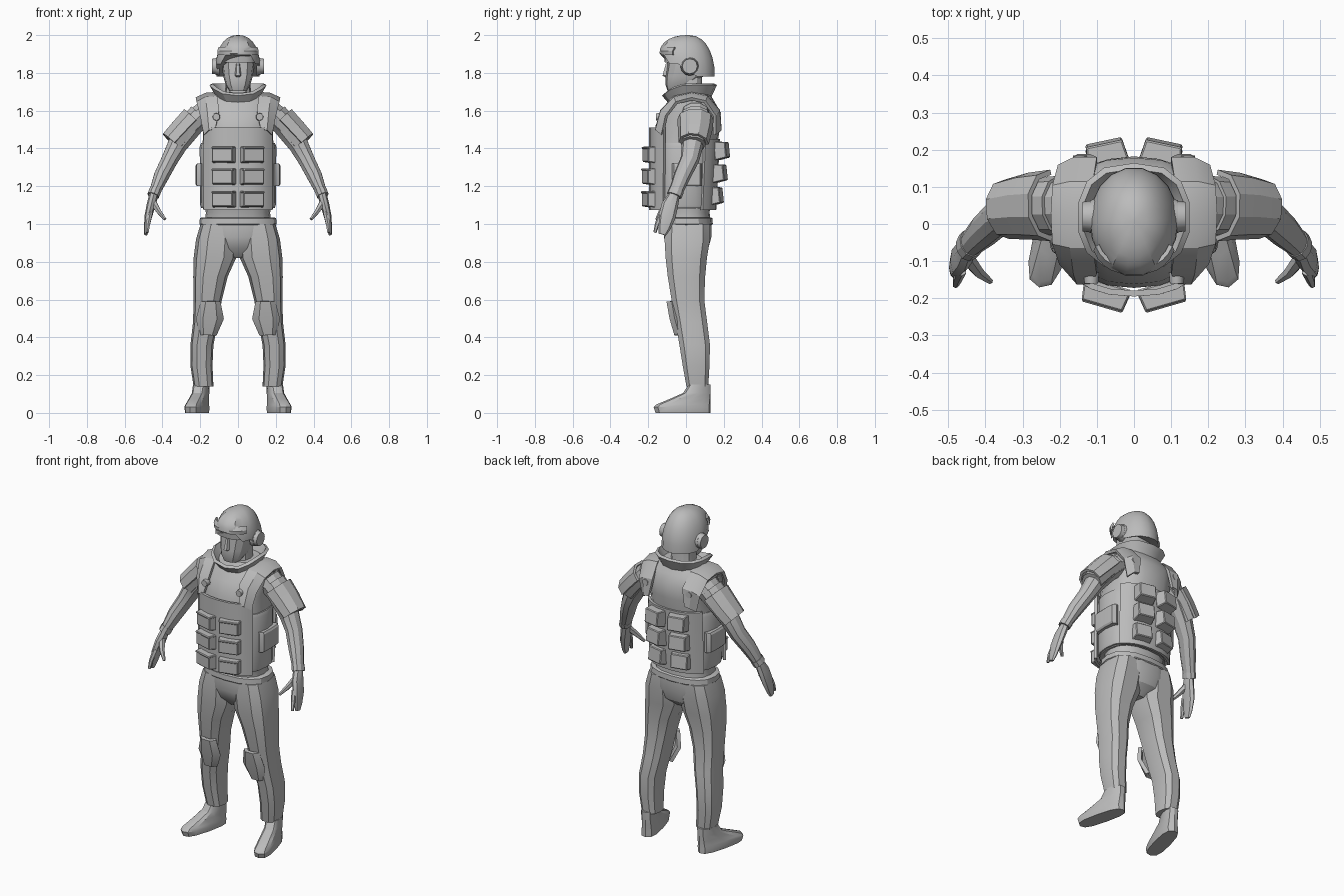
import bpy, bmesh, math
from mathutils import Vector, Matrix

if "Cube" in bpy.data.objects:
    bpy.data.objects.remove(bpy.data.objects["Cube"])

grey = bpy.data.materials.new("uniform_grey")
grey.diffuse_color = (0.5, 0.5, 0.5, 1)
grey.use_nodes = True
grey.node_tree.nodes["Principled BSDF"].inputs["Base Color"].default_value = grey.diffuse_color
PI = math.pi


def finish(name, bm, mirror=False, thick=0, bevel=0, angle=30):
    bmesh.ops.recalc_face_normals(bm, faces=bm.faces)
    me = bpy.data.meshes.new(name)
    bm.to_mesh(me)
    bm.free()
    me.materials.append(grey)
    ob = bpy.data.objects.new(name, me)
    bpy.context.collection.objects.link(ob)
    if thick:
        m = ob.modifiers.new("thickness", 'SOLIDIFY')
        m.thickness, m.offset = thick, 0
    if bevel:
        m = ob.modifiers.new("bevel", 'BEVEL')
        m.width, m.segments = bevel, 1
    if mirror:
        m = ob.modifiers.new("mirror", 'MIRROR')
        m.use_clip = False
        m.use_mirror_merge = False
    bpy.ops.object.select_all(action='DESELECT')
    ob.select_set(True)
    bpy.context.view_layer.objects.active = ob
    bpy.ops.object.convert(target='MESH')
    bpy.ops.object.shade_smooth_by_angle(angle=math.radians(angle))
    return ob


def skin(name, rows, closed=True, caps=True, matrix=None, **kw):
    """Surface through rows of points, optionally closed round and capped."""
    bm = bmesh.new()
    vs = [[bm.verts.new(p) for p in r] for r in rows]
    n = len(rows[0])
    for a, b in zip(vs, vs[1:]):
        for i in range(n if closed else n - 1):
            j = (i + 1) % n
            bm.faces.new((a[i], a[j], b[j], b[i]))
    if closed and caps:
        bm.faces.new(vs[0])
        bm.faces.new(vs[-1])
    if matrix:
        bm.transform(matrix)
    return finish(name, bm, **kw)


def ring(z, x0, x1, y0, y1, n=12, p=2.4, a0=0, a1=None):
    """Rounded level cross-section, or an arc of it from a0 to a1."""
    cx, cy, rx, ry = (x0 + x1) / 2, (y0 + y1) / 2, (x1 - x0) / 2, (y1 - y0) / 2
    pts = []
    for i in range(n):
        a = a0 + (2 * PI * i / n if a1 is None else (a1 - a0) * i / (n - 1))
        c, s = math.cos(a), math.sin(a)
        pts.append((cx + rx * math.copysign(abs(c) ** (2 / p), c),
                    cy + ry * math.copysign(abs(s) ** (2 / p), s), z))
    return pts


def sym(z, w, y0, y1, **kw):
    return ring(z, -w, w, y0, y1, **kw)


def tube(name, secs, n=10, arc=None, **kw):
    """Limb through sections (x, y, z, radius along y, radius outward)."""
    rows = []
    for i, (x, y, z, ry, rv) in enumerate(secs):
        a, b = secs[max(i - 1, 0)], secs[min(i + 1, len(secs) - 1)]
        d = (Vector(b[:3]) - Vector(a[:3])).normalized()
        u = Vector((0, 1, 0))
        u = (u - d * u.dot(d)).normalized()
        v = d.cross(u)
        angs = ([2 * PI * k / n for k in range(n)] if arc is None else
                [arc[0] + (arc[1] - arc[0]) * k / (n - 1) for k in range(n)])
        rows.append([Vector((x, y, z)) + u * ry * math.cos(t) + v * rv * math.sin(t) for t in angs])
    return skin(name, rows, closed=arc is None, mirror=True, **kw)


def pouch(name, loc, size, turn, tilt=0):
    """Box whose outer (-y) face is smaller, mirrored to the other side."""
    bm = bmesh.new()
    bmesh.ops.create_cube(bm, size=1)
    for v in bm.verts:
        if v.co.y < 0:
            v.co.x *= 0.86
            v.co.z *= 0.82
    bm.transform(Matrix.Translation(loc) @ Matrix.Rotation(turn, 4, 'Z')
                 @ Matrix.Rotation(tilt, 4, 'X') @ Matrix.Diagonal((*size, 1)))
    return finish(name, bm, mirror=True, bevel=0.004)


def disc(name, loc, r, depth, axis, n=12, angle=PI / 2):
    bm = bmesh.new()
    bmesh.ops.create_cone(bm, cap_ends=True, segments=n, radius1=r, radius2=r * 0.88, depth=depth)
    bm.transform(Matrix.Translation(loc) @ Matrix.Rotation(angle, 4, axis))
    return finish(name, bm, mirror=True)


# trousers
skin("trouser_legs", [ring(*r, n=10, p=2.7) for r in (
    (.14, .13, .235, .0, .12), (.25, .135, .252, -.02, .127), (.36, .13, .252, -.038, .13),
    (.48, .105, .238, -.058, .115), (.60, .085, .235, -.08, .10), (.72, .055, .237, -.1, .105),
    (.82, .01, .235, -.112, .115), (.92, .005, .222, -.118, .132), (1.0, .005, .198, -.112, .13))], mirror=True)
skin("trouser_seat", [sym(*r, n=14) for r in (
    (.82, .06, -.05, .06), (.87, .14, -.1, .12), (.93, .2, -.12, .137), (1.0, .198, -.118, .137))])
skin("belt", [sym(*r, n=16) for r in ((.995, .198, -.122, .137), (1.0, .205, -.127, .142),
                                      (1.03, .202, -.125, .14), (1.035, .19, -.115, .13))])
skin("shirt", [sym(*r, n=16) for r in ((1.02, .175, -.115, .13), (1.06, .17, -.12, .125), (1.12, .18, -.14, .13))])

# knee pads
skin("knee_pads", [[(x0, y + .025, z), (x0 + (x1 - x0) * .25, y, z), (x0 + (x1 - x0) * .75, y, z), (x1, y + .025, z)]
                   for z, x0, x1, y in ((.59, .1, .19, -.093), (.5, .082, .215, -.077), (.415, .12, .198, -.052))],
     closed=False, thick=.022, mirror=True)

# boots, turned outward
turn = Matrix.Translation((.18, .13, 0)) @ Matrix.Rotation(math.radians(14), 4, 'Z')
skin("boots", [ring(z, -w, w, y, 0, n=12, p=2.8) for z, w, y in (
    (0, .047, -.3), (.03, .05, -.31), (.045, .046, -.295), (.075, .043, -.22), (.105, .04, -.15),
    (.15, .04, -.12))], matrix=turn, mirror=True)

# vest body, front and back panels, side band
skin("vest_body", [sym(*r, n=20) for r in (
    (1.08, .185, -.165, .135), (1.25, .192, -.172, .145), (1.42, .188, -.172, .165), (1.52, .182, -.162, .182),
    (1.6, .195, -.128, .178), (1.65, .195, -.085, .15), (1.70, .11, -.06, .12))])
for nm, lo, zt, yf, yb in (("vest_front_panel", PI * 1.5, 1.51, -.187, .15), ("vest_back_panel", PI * .5, 1.45, -.16, .172)):
    rows = []
    for k in range(5):
        z = 1.075 + (zt - 1.075) * k / 4
        rows.append(sym(z, .2, yf, yb - (.02 * (4 - k) / 4), n=9, a0=lo - 1.05, a1=lo + 1.05))
    skin(nm, rows, closed=False, thick=.016)
skin("vest_side_band", [sym(z, w, -.165, .15, n=20) for z, w in ((1.085, .195), (1.1, .2), (1.41, .203), (1.43, .195))])
skin("side_pouches", [ring(z, .17, w, -.075, .085, n=8, p=5)
                      for z, w in ((1.2, .217), (1.21, .224), (1.31, .224), (1.32, .217))], mirror=True)

# shoulder straps of the vest
skin("shoulder_straps", [[(xi, y, z), (xm, y, z - .004), (xo, y + s, z - .028)] for y, z, xi, xm, xo, s in (
    (-.155, 1.5, .12, .15, .175, .03), (-.128, 1.6, .1, .16, .195, .025), (-.06, 1.67, .11, .17, .215, .01),
    (.03, 1.69, .12, .17, .22, 0), (.11, 1.675, .11, .17, .215, -.01), (.172, 1.6, .1, .16, .2, -.02),
    (.18, 1.5, .12, .15, .175, -.03))], closed=False, thick=.018, mirror=True)

# chest and back fasteners
disc("chest_buttons", (.115, -.145, 1.567), .021, .03, 'X')
disc("back_buttons", (.145, .165, 1.575), .021, .04, 'X', angle=-PI / 2)

# ammunition pouches, three rows in front and behind
for i, (zf, zb, yb) in enumerate(((1.365, 1.39, .19), (1.25, 1.27, .178), (1.13, 1.15, .157))):
    yf = -.19 - .004 * min(i, 1)
    pouch("front_pouch_%d" % (i + 1), (.078, yf, zf), (.13, .052, .088), math.radians(16))
    pouch("front_flap_%d" % (i + 1), (.078, yf, zf + .038), (.132, .062, .014), math.radians(16))
    pouch("back_pouch_%d" % (i + 1), (.075, yb, zb), (.115, .062, .1), PI - math.radians(12), math.radians(-6))

# neck and flared collar, lower at the front
skin("neck", [sym(*r, n=12) for r in ((1.62, .085, -.05, .1), (1.7, .068, -.045, .085), (1.82, .065, -.04, .085))])
rows = []
for t in (0, .55, 1):
    row = []
    for i in range(14):
        a = 2 * PI * (i + .5) / 14
        c, s = math.cos(a), math.sin(a)
        f = max(0, -s) ** 2
        zb, zt = 1.675 - .025 * f, 1.74 - .055 * f
        row.append(((.108 + .037 * t) * math.copysign(abs(c) ** .75, c),
                    .018 + (.108 + .03 * t) * math.copysign(abs(s) ** .85, s), zb + (zt - zb) * t))
    rows.append(row)
skin("collar", rows, caps=False, thick=.018)

# head, nose and brow
skin("head", [sym(*r, n=12, p=2.6) for r in (
    (1.705, .045, -.098, -.01), (1.735, .064, -.108, .03), (1.78, .078, -.11, .09),
    (1.84, .086, -.1, .115), (1.9, .09, -.1, .12), (1.95, .07, -.07, .1))])
skin("nose", [sym(z, w, y, -.08, n=6) for z, w, y in ((1.775, .012, -.105), (1.785, .018, -.127), (1.85, .01, -.108))])
skin("brow", [sym(z, .092, y, .1, n=9, p=3, a0=PI * 1.5 - 1.2, a1=PI * 1.5 + 1.2)
              for z, y in ((1.855, -.104), (1.89, -.108))], closed=False, thick=.016)

# helmet with a rim that drops from brow to nape
rows = []
for k in range(8):
    ph = PI / 2 * min(k / 7, .985)
    row = []
    for i in range(18):
        a = 2 * PI * i / 18
        c, s = math.cos(a), math.sin(a)
        rim = 1.905 if s < -.7 else 1.85 if s < -.3 else 1.81 if s < .3 else 1.785
        r = math.cos(ph) ** .85
        row.append((.116 * c * r, .012 + (.138 * s - .012 * max(0, -s)) * r, rim + (1.995 - rim) * math.sin(ph)))
    rows.append(row)
skin("helmet", rows, thick=.01)
rows = [sym(z, w, y, .13, n=11, p=2.5, a0=PI * 1.5 - 1.1, a1=PI * 1.5 + 1.1)
        for z, w, y in ((1.895, .112, -.128), (1.915, .114, -.13), (1.935, .108, -.115))]
skin("helmet_brim", rows, closed=False, thick=.012)
disc("ear_cups", (.12, .02, 1.835), .045, .036, 'Y')
disc("ear_cup_rims", (.108, .02, 1.835), .05, .02, 'Y')

# arms, sleeves and upper-arm plates
tube("arms", [(.17, .05, 1.59, .075, .07), (.24, .05, 1.53, .075, .066), (.32, .035, 1.42, .058, .055),
              (.362, .02, 1.34, .05, .046), (.405, -.02, 1.255, .045, .042), (.447, -.06, 1.155, .036, .028)])
tube("sleeves", [(.2, .05, 1.575, .08, .07), (.27, .048, 1.505, .076, .064), (.335, .038, 1.425, .068, .06)])
tube("upper_arm_plates", [(.228, .05, 1.555, .09, .075), (.285, .048, 1.495, .084, .072), (.345, .04, 1.43, .074, .068)],
     n=6, arc=(-.1, PI + .1), thick=.014)
tube("cuffs", [(.437, -.05, 1.18, .041, .034), (.449, -.062, 1.15, .041, .033)], n=10)

# hands: palm with fingers, spread index finger and thumb
tube("hands", [(.446, -.062, 1.155, .03, .024), (.46, -.085, 1.1, .044, .024), (.475, -.1, 1.04, .045, .02),
               (.484, -.115, .98, .034, .014), (.488, -.125, .945, .02, .009)], n=8)
tube("index_fingers", [(.465, -.125, 1.06, .016, .015), (.476, -.152, 1.0, .013, .012), (.48, -.165, .955, .008, .008)], n=6)
tube("thumbs", [(.45, -.09, 1.115, .02, .02), (.418, -.13, 1.065, .016, .014), (.386, -.155, 1.025, .008, .008)], n=6)
